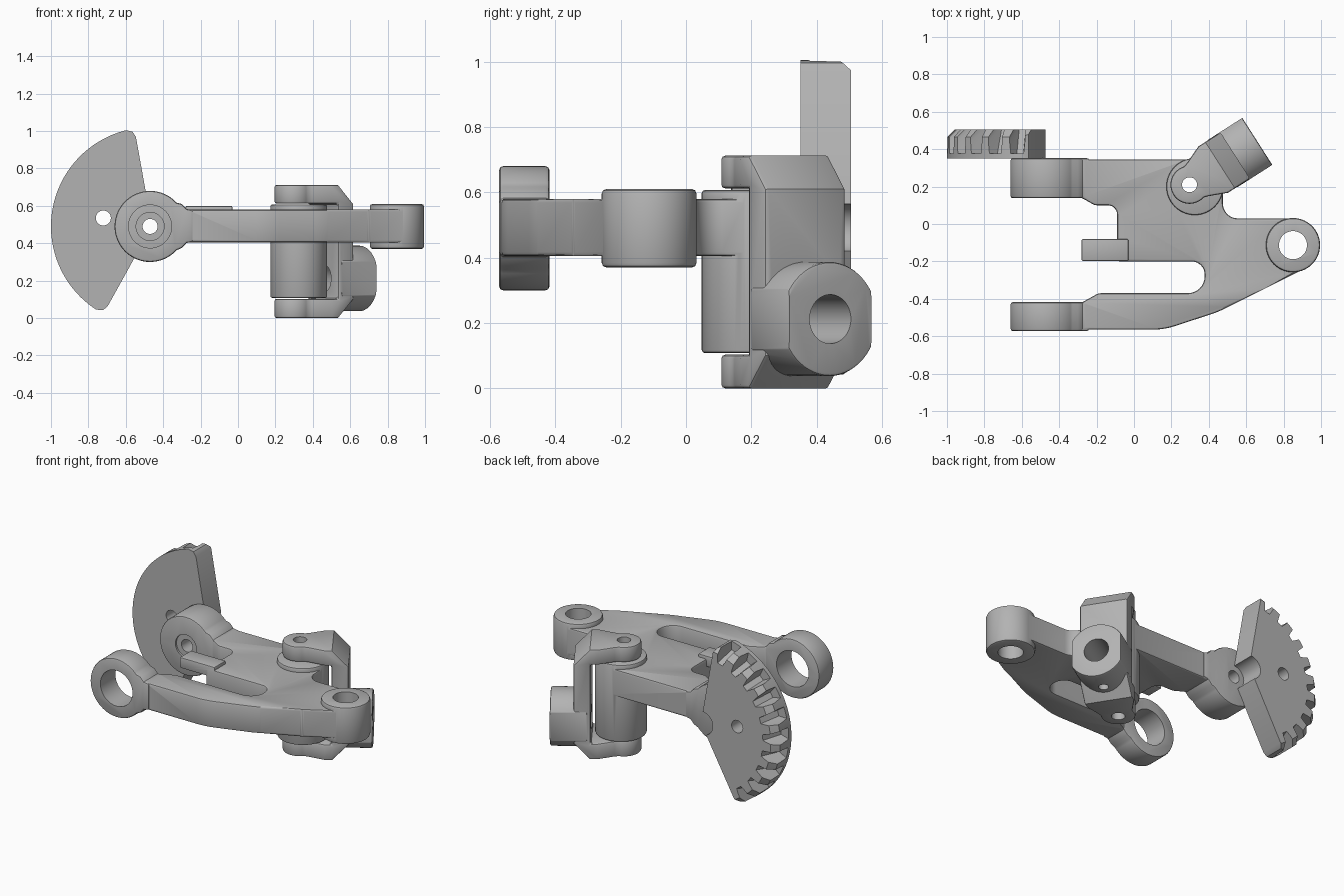
import bpy, bmesh, math
from mathutils import Matrix, Vector

if "Cube" in bpy.data.objects:
    bpy.data.objects.remove(bpy.data.objects["Cube"])

grey = bpy.data.materials.new("plain grey")
grey.diffuse_color = (0.45, 0.45, 0.45, 1)
grey.use_nodes = True
grey.node_tree.nodes["Principled BSDF"].inputs["Base Color"].default_value = grey.diffuse_color


def rounded(points, steps=8):
    """Polygon from (a, b, radius) corners, each corner filleted."""
    out = []
    for i, (a, b, r) in enumerate(points):
        p = Vector((a, b))
        if r == 0:
            out.append((a, b))
            continue
        u = (Vector(points[i - 1][:2]) - p).normalized()
        v = (Vector(points[(i + 1) % len(points)][:2]) - p).normalized()
        half = u.angle(v) / 2
        c = p + (u + v).normalized() * r / math.sin(half)
        t = r / math.tan(half)
        s, e = p + u * t - c, p + v * t - c
        a0 = math.atan2(s.y, s.x)
        turn = (math.atan2(e.y, e.x) - a0 + math.pi) % (2 * math.pi) - math.pi
        out += [(c.x + r * math.cos(a0 + turn * k / steps),
                 c.y + r * math.sin(a0 + turn * k / steps)) for k in range(steps + 1)]
    return out


def arc(ca, cb, r, start=0, end=360, n=56):
    last = n if end - start >= 360 else n + 1
    return [(ca + r * math.cos(math.radians(start + (end - start) * k / n)),
             cb + r * math.sin(math.radians(start + (end - start) * k / n))) for k in range(last)]


def make(name, bm, bevel=0):
    bmesh.ops.recalc_face_normals(bm, faces=bm.faces)
    mesh = bpy.data.meshes.new(name)
    bm.to_mesh(mesh)
    bm.free()
    mesh.materials.append(grey)
    ob = bpy.data.objects.new(name, mesh)
    bpy.context.collection.objects.link(ob)
    if bevel:
        m = ob.modifiers.new("edge", "BEVEL")
        m.width, m.segments, m.limit_method = bevel, 2, "ANGLE"
        m.angle_limit = math.radians(50)
        apply(ob, m)
    return ob


def apply(ob, mod):
    bpy.context.view_layer.objects.active = ob
    bpy.ops.object.modifier_apply(modifier=mod.name)


def prism(name, pts, axis, lo, hi, bevel=0):
    """Extrude a 2D outline along one axis."""
    place = {"x": lambda a, b, h: (h, a, b), "y": lambda a, b, h: (a, h, b),
             "z": lambda a, b, h: (a, b, h)}[axis]
    bm = bmesh.new()
    low = [bm.verts.new(place(a, b, lo)) for a, b in pts]
    top = [bm.verts.new(place(a, b, hi)) for a, b in pts]
    bm.faces.new(low)
    bm.faces.new(top)
    for i in range(len(pts)):
        j = (i + 1) % len(pts)
        bm.faces.new((low[i], low[j], top[j], top[i]))
    return make(name, bm, bevel)


def cyl(name, ca, cb, r, axis, lo, hi, bevel=0):
    return prism(name, arc(ca, cb, r), axis, lo, hi, bevel)


def combine(ob, other, op):
    m = ob.modifiers.new("solid", "BOOLEAN")
    m.operation, m.object, m.solver = op, other, "EXACT"
    apply(ob, m)
    bpy.data.objects.remove(other)


def smooth(ob):
    bpy.ops.object.select_all(action="DESELECT")
    ob.select_set(True)
    bpy.context.view_layer.objects.active = ob
    bpy.ops.object.shade_smooth_by_angle(angle=math.radians(32))


HX, HZ = -0.47, 0.49          # hinge axis
PX, PY = 0.297, 0.21          # link pin
EX, EY = 0.85, -0.113         # eye at the right

# Forked arm plate with its slot
plate = [(-.40, -.565, 0), (.16, -.565, .4), (.45, -.47, .5), (.70, -.345, .5), (.92, -.235, 0),
         (.92, .0, 0), (.86, .03, 0), (.475, .03, .08), (.475, .345, .15), (-.40, .345, 0),
         (-.40, .14, 0), (-.28, .14, .05), (-.21, .10, .05), (-.09, .10, .05), (-.09, -.20, 0),
         (.378, -.20, .07), (.378, -.37, .09), (-.19, -.37, .06), (-.28, -.42, .06), (-.40, -.42, 0)]
arm = prism("arm", rounded(plate), "z", .405, .58, .012)

# Hinge bosses flaring into the plate
hub = arc(HX, HZ, .19, 42, 318) + [(-.30, .375), (-.275, .402), (-.24, .408),
                                   (-.24, .577), (-.275, .583), (-.30, .61)]
for lo, hi in ((-.572, -.418), (.138, .352)):
    combine(arm, prism("hub", hub, "y", lo, hi, .012), "UNION")

# Eye and link pivot bosses
combine(arm, cyl("eye", EX, EY, .145, "z", .37, .61, .014), "UNION")
combine(arm, cyl("pivot", .325, .2, .152, "z", .108, .607, .01), "UNION")

# Stop tab
tab = [(-.28, -.198), (-.03, -.198), (-.03, -.08), (-.28, -.08)]
combine(arm, prism("tab", tab, "z", .53, .60, .008), "UNION")

# Bores in the arm
for cutter in (cyl("bore", HX, HZ, .115, "y", -.8, -.3), cyl("bore", HX, HZ, .04, "y", 0, .6),
               cyl("bore", HX, HZ, .075, "y", 0, .15), cyl("bore", EX, EY, .075, "z", 0, 1),
               cyl("bore", PX, PY, .04, "z", 0, 1)):
    combine(arm, cutter, "DIFFERENCE")
smooth(arm)

# Gear sector, with chamfered rear rim
sector = [(HX + .01, HZ)] + arc(HX, HZ, .485, 99, 99, 0.5 and 1)[:1] \
    + arc(HX, HZ, .515, 100.5, 100.5, 1)[:1] + arc(HX, HZ, .53, 104, 237, 60) \
    + arc(HX, HZ, .515, 240.5, 240.5, 1)[:1] + arc(HX, HZ, .485, 242, 242, 1)[:1]
gear = prism("gear_sector", sector, "y", .35, .505)
bm = bmesh.new()
bmesh.ops.create_cone(bm, cap_ends=True, segments=96, radius1=.665, radius2=.47, depth=.195,
                      matrix=Matrix.Translation((HX, .4275, HZ)) @ Matrix.Rotation(-math.pi / 2, 4, "X"))
combine(gear, make("rim", bm), "INTERSECT")

# Tooth gaps, deeper toward the rear
for k in range(10):
    t = math.radians(107 + k * 14)
    u, v = Vector((math.cos(t), 0, math.sin(t))), Vector((-math.sin(t), 0, math.cos(t)))
    bm = bmesh.new()
    for y, r in ((.378, .475), (.53, .425)):
        for rad, w in ((r, .018), (.60, .06)):
            for s in (-1, 1):
                bm.verts.new(Vector((HX, y, HZ)) + u * rad + v * w * s)
    bmesh.ops.convex_hull(bm, input=bm.verts)
    combine(gear, make("gap", bm), "DIFFERENCE")
combine(gear, cyl("bore", HX, HZ, .075, "y", .3, .6), "DIFFERENCE")
combine(gear, cyl("bore", -.72, .535, .04, "y", .3, .6), "DIFFERENCE")
smooth(gear)

# Link: C-shaped fork, built along x then turned about the pin
fork = [(-.12, 0), (.194, 0), (.29, .10), (.29, .61), (.194, .712), (-.12, .712),
        (-.12, .612), (.19, .612), (.19, .103), (-.12, .103)]
link = prism("link", fork, "y", -.2, .2)
plan = arc(0, 0, .102, 75, 285, 32) + [(.05, -.105), (.15, -.147), (.4, -.147),
                                      (.4, .147), (.15, .147), (.05, .105)]
combine(link, prism("plan", plan, "z", -.1, .9), "INTERSECT")
m = link.modifiers.new("edge", "BEVEL")
m.width, m.segments, m.limit_method, m.angle_limit = .012, 2, "ANGLE", math.radians(50)
apply(link, m)

# Socket with flattened sides
socket = cyl("socket", 0, .212, .175, "x", .21, .43, .01)
side = [(.1, -.149), (.6, -.149), (.6, .149), (.1, .149)]
combine(socket, prism("flats", side, "z", -.1, .6), "INTERSECT")
combine(link, socket, "UNION")
for cutter in (cyl("bore", 0, .212, .075, "x", .1, .6), cyl("bore", 0, 0, .04, "z", -.1, .9),
               cyl("bore", .29, 0, .03, "z", -.1, .2)):
    combine(link, cutter, "DIFFERENCE")
link.data.transform(Matrix.Translation((PX, PY, 0)) @ Matrix.Rotation(math.radians(32.6), 4, "Z"))
smooth(link)
